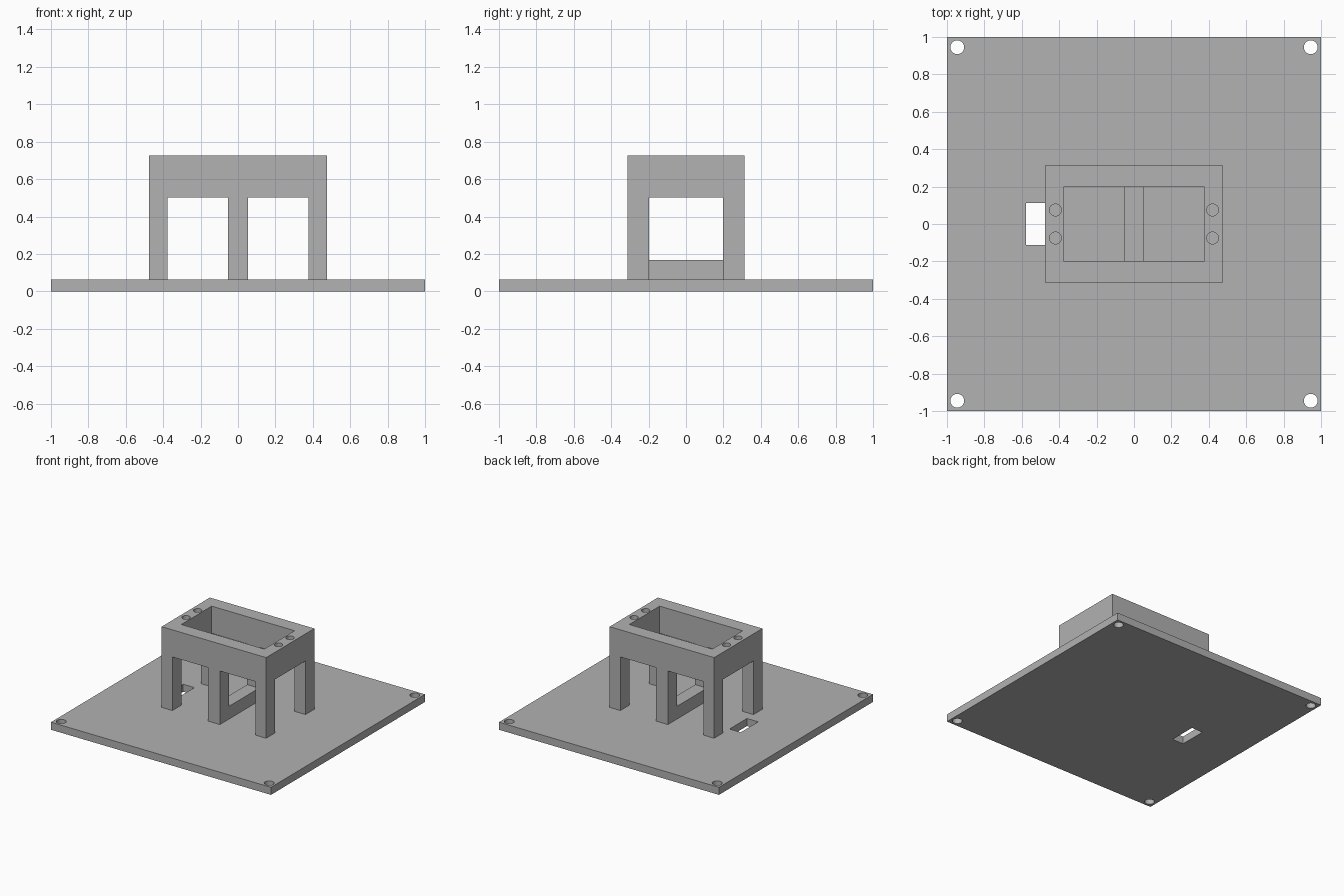
import bpy
import bmesh
from mathutils import Matrix, Vector

cube = bpy.data.objects.get("Cube")
if cube:
    bpy.data.objects.remove(cube, do_unlink=True)

# Single matte grey
grey = bpy.data.materials.new("mid_grey")
grey.use_nodes = True
colour = (0.445, 0.445, 0.445, 1)
grey.diffuse_color = colour
grey.node_tree.nodes["Principled BSDF"].inputs["Base Color"].default_value = colour


def make_object(name, bm):
    mesh = bpy.data.meshes.new(name)
    bm.to_mesh(mesh)
    bm.free()
    mesh.materials.append(grey)
    obj = bpy.data.objects.new(name, mesh)
    bpy.context.collection.objects.link(obj)
    return obj


def box(name, low, high):
    low, high = Vector(low), Vector(high)
    bm = bmesh.new()
    place = Matrix.Translation((low + high) / 2) @ Matrix.Diagonal((*(high - low), 1))
    bmesh.ops.create_cube(bm, size=1, matrix=place)
    return make_object(name, bm)


def cylinder(name, x, y, radius, low, high):
    bm = bmesh.new()
    bmesh.ops.create_cone(bm, cap_ends=True, segments=32, radius1=radius, radius2=radius,
                          depth=high - low, matrix=Matrix.Translation((x, y, (low + high) / 2)))
    return make_object(name, bm)


def cut(obj, cutters):
    """Subtract each cutter in turn, then discard it."""
    for cutter in cutters:
        cutter.hide_render = True
        mod = obj.modifiers.new("cut", "BOOLEAN")
        mod.operation = "DIFFERENCE"
        mod.solver = "EXACT"
        mod.object = cutter
    graph = bpy.context.evaluated_depsgraph_get()
    mesh = bpy.data.meshes.new_from_object(obj.evaluated_get(graph))
    obj.modifiers.clear()
    obj.data = mesh
    for cutter in cutters:
        bpy.data.objects.remove(cutter, do_unlink=True)


def smooth_holes(obj):
    bpy.ops.object.select_all(action="DESELECT")
    obj.select_set(True)
    bpy.context.view_layer.objects.active = obj
    bpy.ops.object.shade_smooth_by_angle()


floor, rim, top = 0.062, 0.502, 0.725
out_x, out_y = 0.475, 0.313
in_x, in_y = 0.377, 0.197
post = 0.054
signs = (-1, 1)

# Base plate with corner screw holes and a cable slot
plate = box("base_plate", (-1, -1, 0), (1, 1, floor))
cutters = [cylinder("corner_hole", sx * 0.945, sy * 0.945, 0.037, -0.1, 0.2)
           for sx in signs for sy in signs]
cutters.append(box("slot", (-0.577, -0.113, -0.1), (-out_x, 0.113, 0.2)))
cut(plate, cutters)

# Raised frame: hollow block opened into legs and centre posts
frame = box("raised_frame", (-out_x, -out_y, floor), (out_x, out_y, top))
cutters = [box("cavity", (-in_x, -in_y, -0.1), (in_x, in_y, 1)),
           box("side_opening", (-1, -in_y, -0.1), (1, in_y, rim))]
for s in signs:
    a, b = sorted((s * post, s * in_x))
    cutters.append(box("front_opening", (a, -1, -0.1), (b, 1, rim)))
    for t in signs:
        cutters.append(cylinder("screw_hole", s * 0.42, t * 0.075, 0.032, 0.3, 1))
cut(frame, cutters)

# Low beam joining the two centre posts
box("cross_beam", (-post, -in_y, floor), (post, in_y, 0.167))

for obj in (plate, frame):
    smooth_holes(obj)
